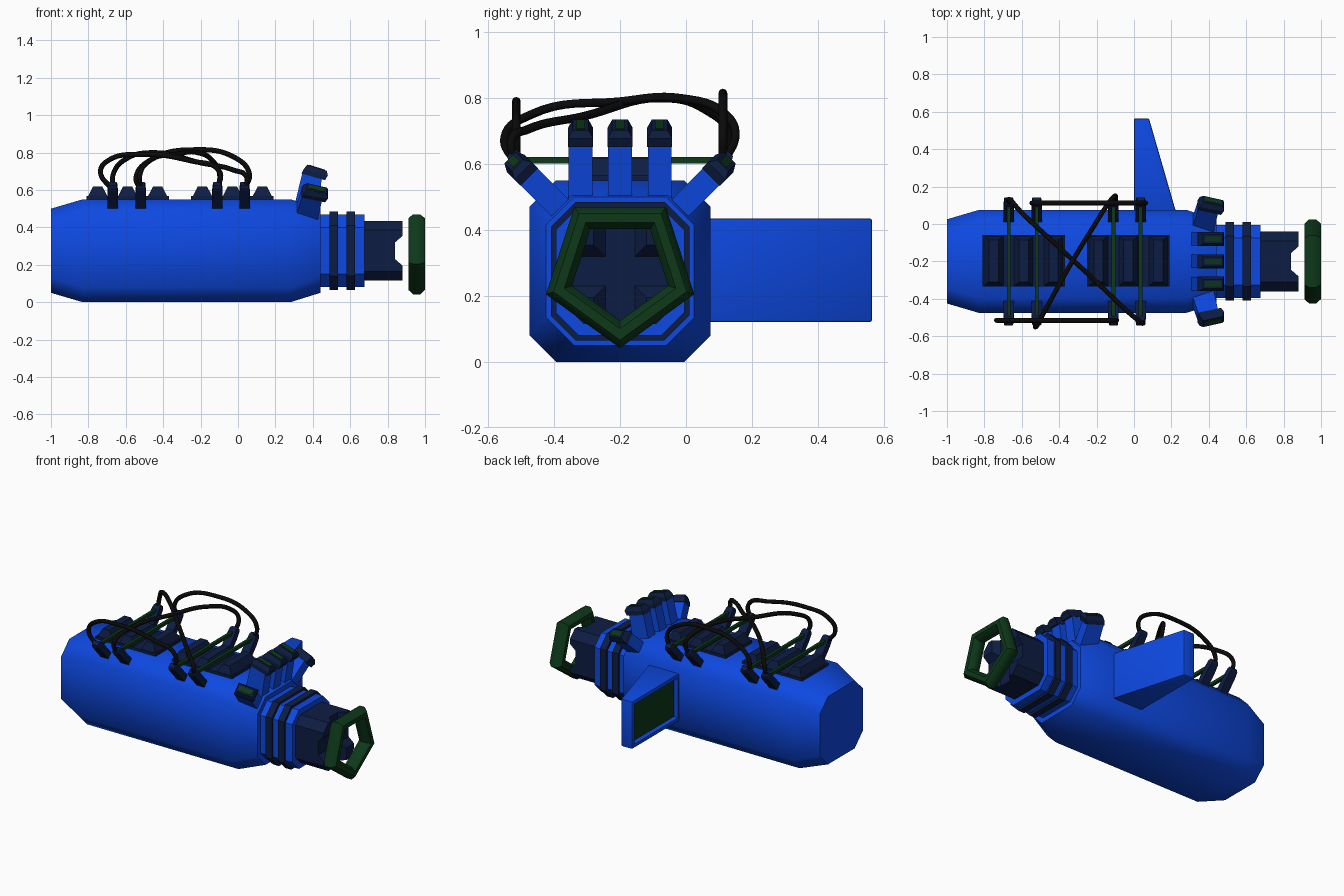
import bpy, bmesh, math
from mathutils import Matrix, Vector

if "Cube" in bpy.data.objects:
    bpy.data.objects.remove(bpy.data.objects["Cube"])

CY, CZ = -0.2, 0.275          # axis of the main body


def material(name, rgb):
    m = bpy.data.materials.new(name)
    m.diffuse_color = (*rgb, 1)
    m.use_nodes = True
    m.node_tree.nodes["Principled BSDF"].inputs["Base Color"].default_value = m.diffuse_color
    return m


BLUE = material("blue_paint", (0.004, 0.065, 0.75))
NAVY = material("dark_navy", (0.004, 0.012, 0.055))
GREEN = material("dark_green", (0.004, 0.04, 0.01))
BLACK = material("black_rubber", (0.003, 0.003, 0.003))


def finish(name, bm, mats, smooth=None):
    bmesh.ops.recalc_face_normals(bm, faces=bm.faces)
    me = bpy.data.meshes.new(name)
    bm.to_mesh(me)
    bm.free()
    ob = bpy.data.objects.new(name, me)
    bpy.context.collection.objects.link(ob)
    for m in mats:
        me.materials.append(m)
    if smooth:
        bpy.ops.object.select_all(action='DESELECT')
        ob.select_set(True)
        bpy.context.view_layer.objects.active = ob
        bpy.ops.object.shade_smooth_by_angle(angle=math.radians(smooth))
    return ob


def add_loft(bm, sections):
    """Skin a list of equally sized point rings and cap both ends."""
    rings = [[bm.verts.new(p) for p in s] for s in sections]
    n = len(rings[0])
    for a, b in zip(rings, rings[1:]):
        for i in range(n):
            bm.faces.new((a[i], a[(i + 1) % n], b[(i + 1) % n], b[i]))
    bm.faces.new(rings[0])
    bm.faces.new(rings[-1])


def loft(name, sections, mat, smooth=None):
    bm = bmesh.new()
    add_loft(bm, sections)
    return finish(name, bm, [mat], smooth)


def octagon(x, h, c):
    k = h - c
    pts = [(h, -k), (h, k), (k, h), (-k, h), (-h, k), (-h, -k), (-k, -h), (k, -h)]
    return [(x, CY + a, CZ + b) for a, b in pts]


def rect(x0, x1, y0, y1, z):
    return [(x0, y0, z), (x1, y0, z), (x1, y1, z), (x0, y1, z)]


# Main body, neck and neck bands
loft("main_body", [octagon(-1, .225, .085), octagon(-.83, .275, .08),
                   octagon(.28, .275, .08), octagon(.44, .225, .085)], BLUE, 50)
loft("neck", [octagon(.42, .195, .07), octagon(.675, .195, .07)], BLUE)
for i, x in enumerate((.49, .58)):
    loft(f"neck_band_{i}", [octagon(x, .21, .075), octagon(x + .045, .21, .075)], NAVY)

# Nozzle with four slotted corner prongs
loft("nozzle", [octagon(.66, .16, .05), octagon(.84, .16, .05)], NAVY)
bm = bmesh.new()
for sy in (-1, 1):
    for sz in (-1, 1):
        add_loft(bm, [[(x, CY + sy * a, CZ + sz * b) for a, b in
                       ((g, g), (.16, g), (.16, .11), (.11, .16), (g, .16))]
                      for x, g in ((.84, .045), (.88, .08))])
finish("nozzle_prongs", bm, [NAVY])

# Five-sided ring at the end
bm = bmesh.new()
S, N = 5, 8
grid = []
for i in range(S):
    a = -math.pi / 2 + i * 2 * math.pi / S
    row = []
    for j in range(N):
        b = 2 * math.pi * (j + .5) / N
        r = .195 + .045 * math.cos(b)
        row.append(bm.verts.new((.955 + .048 * math.sin(b),
                                 CY + r * math.cos(a), .278 + r * math.sin(a))))
    grid.append(row)
for i in range(S):
    for j in range(N):
        k, l = (i + 1) % S, (j + 1) % N
        bm.faces.new((grid[i][j], grid[k][j], grid[k][l], grid[i][l]))
finish("end_ring", bm, [GREEN], 50)

# Side fin with recessed green screen on the face toward -x
bm = bmesh.new()
add_loft(bm, [[(0, y, .12), (x, y, .12), (x, y, .435), (0, y, .435)]
              for y, x in ((.06, .226), (.565, .08))])
bmesh.ops.recalc_face_normals(bm, faces=bm.faces)
bmesh.ops.bevel(bm, geom=bm.edges[:], offset=.008, segments=2, affect='EDGES', profile=.5)
face = max((f for f in bm.faces if f.normal.x < -.9), key=lambda f: f.calc_area())
bmesh.ops.inset_region(bm, faces=[face], thickness=.025)
bmesh.ops.inset_region(bm, faces=[face], thickness=.008, depth=-.025)
face.material_index = 1
finish("side_fin", bm, [BLUE, GREEN], 30)

# Top plates, each with three ridges
for n, x0 in enumerate((-.81, -.25)):
    bm = bmesh.new()
    add_loft(bm, [rect(x0, x0 + .44, -.335, -.06, z) for z in (.54, .567)])
    for i in range(3):
        c = x0 + .06 + i * .16
        add_loft(bm, [rect(c - .052, c + .052, -.33, -.065, .565),
                      rect(c - .025, c + .025, -.31, -.085, .618)])
    finish(f"top_plate_{n}", bm, [NAVY])


def lean(points, y, z, ang):
    """Place local (x, across, up) points, tilted sideways about x."""
    m = Matrix.Translation((0, y, z)) @ Matrix.Rotation(ang, 4, 'X')
    return [tuple(m @ Vector(p)) for p in points]


def four(x0, x1, h0, h1, w):
    return [(x0, -w, h0), (x1, -w, h1), (x1, w, h1), (x0, w, h0)]


# Cross rods held by a tilted clip at each end
TILT = math.radians(42)
for i, x in enumerate((-.67, -.52, -.11, .035)):
    loft(f"cross_rod_{i}", [[(x + a, y, .612 + b) for a, b in
                             ((-.01, -.01), (.01, -.01), (.01, .01), (-.01, .01))]
                            for y in (-.52, .12)], GREEN)
    for side in (-1, 1):
        loft(f"cable_clip_{i}_{'near' if side < 0 else 'far'}",
             [lean(four(x - hw, x + hw, h, h, t), CY + side * .225, .515, -side * TILT)
              for h, hw, t in ((-.01, .028, .022), (.1, .028, .022),
                               (.145, .024, .022), (.16, .02, .014))], NAVY)

# Five leaning stubs with dark heads around the shoulder
stubs = [(-.32, .51, 0), (-.2, .51, 0), (-.08, .51, 0),
         (-.025, .46, -math.pi / 4), (-.375, .46, math.pi / 4)]
for i, (y, z, a) in enumerate(stubs):
    loft(f"shoulder_stub_{i}", [lean(four(.30, .42, 0, -.03, .036), y, z, a),
                                lean(four(.345, .45, .185, .16, .036), y, z, a)], BLUE)
    loft(f"stub_head_{i}", [lean(four(.34, .465, .178, .142, .038), y, z, a),
                            lean(four(.35, .48, .20, .168, .038), y, z, a),
                            lean(four(.37, .475, .225, .192, .024), y, z, a)], NAVY)
    loft(f"stub_light_{i}", [lean(four(.38, .466, .215, .19, .014), y, z, a),
                             lean(four(.38, .466, .225, .198, .014), y, z, a)], GREEN)


# Cables looping between clips
def cable(name, pts):
    cu = bpy.data.curves.new(name, 'CURVE')
    cu.dimensions = '3D'
    cu.bevel_depth = .0135
    cu.bevel_resolution = 2
    cu.resolution_u = 8
    cu.use_fill_caps = True
    sp = cu.splines.new('BEZIER')
    sp.bezier_points.add(len(pts) - 1)
    for bp, p in zip(sp.bezier_points, pts):
        bp.co = p
        bp.handle_left_type = bp.handle_right_type = 'AUTO'
    cu.materials.append(BLACK)
    bpy.context.collection.objects.link(bpy.data.objects.new(name, cu))


F, B = -.515, .112
cable("near_cable", [(-.67, F, .60), (-.735, F, .70), (-.69, F, .76), (-.52, F, .79),
                     (-.25, F, .755), (-.1, F, .70), (-.11, F, .60)])
cable("far_cable", [(-.52, B, .60), (-.545, B, .67), (-.46, B, .765), (-.23, B, .815),
                    (-.02, B, .775), (.06, B, .69), (.035, B, .60)])
cable("long_diagonal_cable", [(-.67, .11, .60), (-.665, .13, .69), (-.60, .06, .765),
                              (-.45, -.08, .80), (-.2, -.31, .745), (-.02, -.48, .705),
                              (.045, -.53, .67), (.035, -.515, .60)])
cable("short_diagonal_cable", [(-.52, -.515, .60), (-.525, -.55, .68), (-.48, -.47, .75),
                               (-.33, -.2, .79), (-.22, -.02, .80), (-.13, .12, .75),
                               (-.10, .15, .69), (-.11, .11, .60)])
